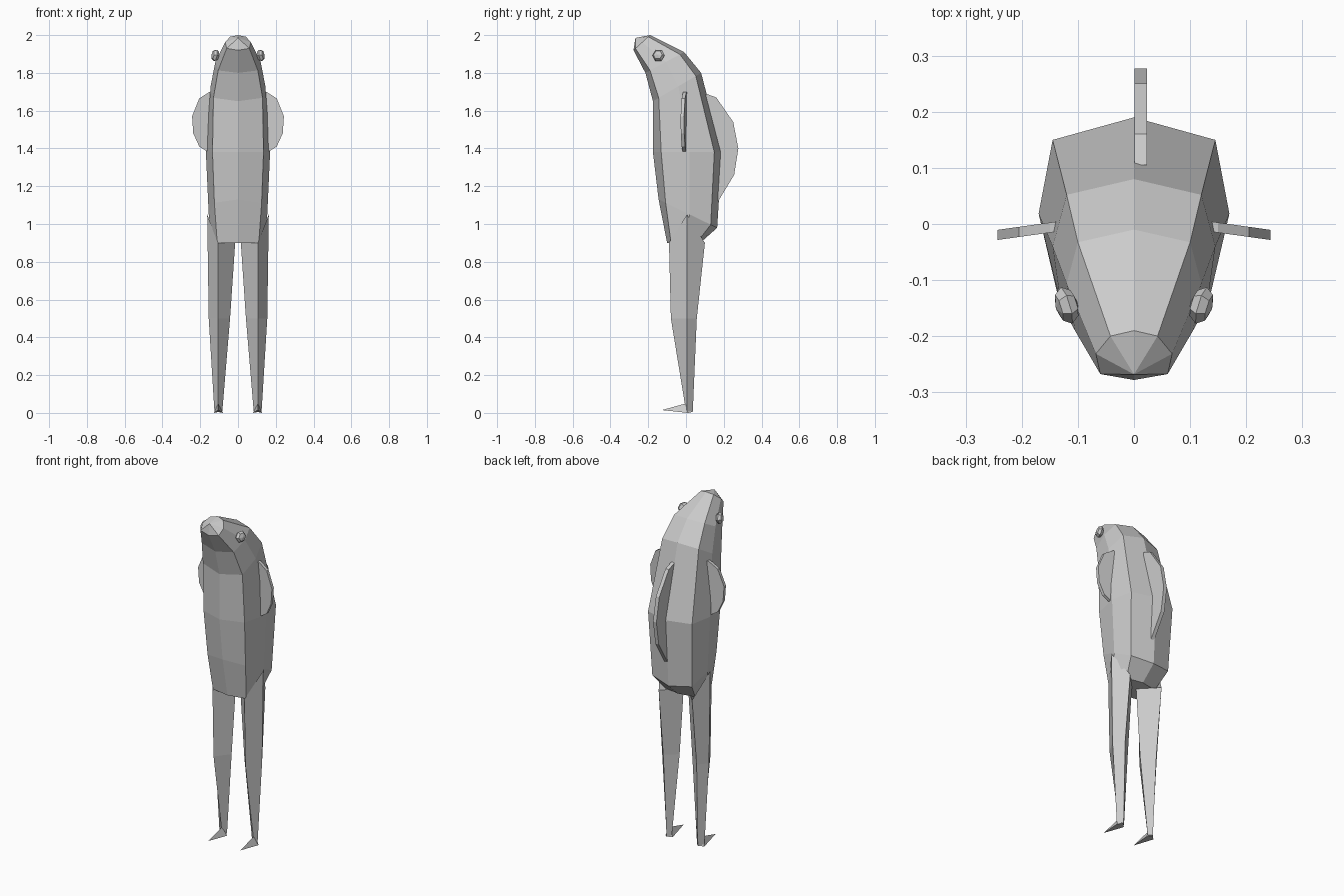
import bpy, bmesh
from mathutils import Vector

if "Cube" in bpy.data.objects:
    bpy.data.objects.remove(bpy.data.objects["Cube"])


def make(name, verts, faces):
    me = bpy.data.meshes.new(name)
    bm = bmesh.new()
    vs = [bm.verts.new(v) for v in verts]
    for f in faces:
        bm.faces.new([vs[i] for i in f])
    bmesh.ops.recalc_face_normals(bm, faces=bm.faces)
    bm.to_mesh(me)
    bm.free()
    ob = bpy.data.objects.new(name, me)
    bpy.context.collection.objects.link(ob)
    return ob


def loft(name, rings, tip=None):
    n = len(rings[0])
    verts = [v for r in rings for v in r]
    faces = [list(range(n))]
    for k in range(len(rings) - 1):
        for i in range(n):
            j = (i + 1) % n
            faces.append([k * n + i, k * n + j, (k + 1) * n + j, (k + 1) * n + i])
    top = (len(rings) - 1) * n
    if tip:
        verts.append(tip)
        faces += [[top + i, top + (i + 1) % n, len(verts) - 1] for i in range(n)]
    else:
        faces.append(list(range(top, top + n)))
    return make(name, verts, faces)


def mirrored(pts, s):
    return [(s * x, y, z) for x, y, z in pts]


# Body: eight-sided tilted rings from belly to snout
# (front y, z, back y, z, front / side / back half widths)
spec = [
    (-.10, .90, .075, .90, .11, .14, .10),
    (-.145, 1.13, .165, .98, .125, .155, .13),
    (-.175, 1.38, .19, 1.38, .135, .17, .145),
    (-.175, 1.65, .08, 1.80, .13, .145, .12),
    (-.215, 1.80, -.01, 1.91, .105, .12, .10),
    (-.278, 1.92, -.19, 2.0, .06, .068, .042),
]
rings = []
for fy, fz, by, bz, wf, ws, wb in spec:
    f, b = Vector((0, fy, fz)), Vector((0, by, bz))
    half = [f.lerp(b, t) + Vector((w, 0, 0)) for t, w in ((.12, wf), (.53, ws), (.89, wb))]
    rings.append([f] + half + [b] + [Vector((-v.x, v.y, v.z)) for v in reversed(half)])
loft("body", rings, (0, -.268, 1.985))

# Dorsal fin: thin plate on the back
outline = [(.105, 1.69), (.16, 1.67), (.25, 1.54), (.277, 1.40), (.255, 1.26),
           (.17, 1.12), (.14, 1.2), (.14, 1.4)]
loft("dorsal_fin", [[(x, y, z) for y, z in outline] for x in (.001, .023)])

# Side fins, eyes, legs and feet on both sides
fin = [(.13, 1.70), (.15, 1.70), (.205, 1.665), (.243, 1.57), (.237, 1.48),
       (.205, 1.41), (.165, 1.385), (.14, 1.40)]
leg = [
    [(.105, 0, .01), (.125, .005, .01), (.103, .036, .008), (.083, .015, .01)],
    [(.105, -.08, .5), (.155, .005, .5), (.11, .057, .5), (.042, .0, .5)],
    [(.105, -.09, .9), (.163, .005, 1.05), (.11, .10, .9), (.015, .0, .9)],
]
foot = [(.105, -.128, .015), (.08, .01, 0), (.128, .01, 0), (.105, .0, .05), (.105, .034, .005)]
for side, s in (("right", 1), ("left", -1)):
    plate = [[(x, y - .14 * (x - .14), z) for x, z in fin] for y in (-.014, .004)]
    loft(side + "_fin", [mirrored(r, s) for r in plate])
    loft(side + "_leg", [mirrored(r, s) for r in leg])
    make(side + "_foot", mirrored(foot, s),
         [(0, 1, 3), (0, 2, 3), (0, 1, 4, 2), (1, 4, 3), (2, 4, 3)])
    bpy.ops.mesh.primitive_uv_sphere_add(segments=6, ring_count=4, radius=.034,
                                         location=(s * .12, -.145, 1.893),
                                         rotation=(0, s * 1.4, s * -.3))
    eye = bpy.context.object
    eye.name = side + "_eye"
    eye.scale = (1, 1, .6)
